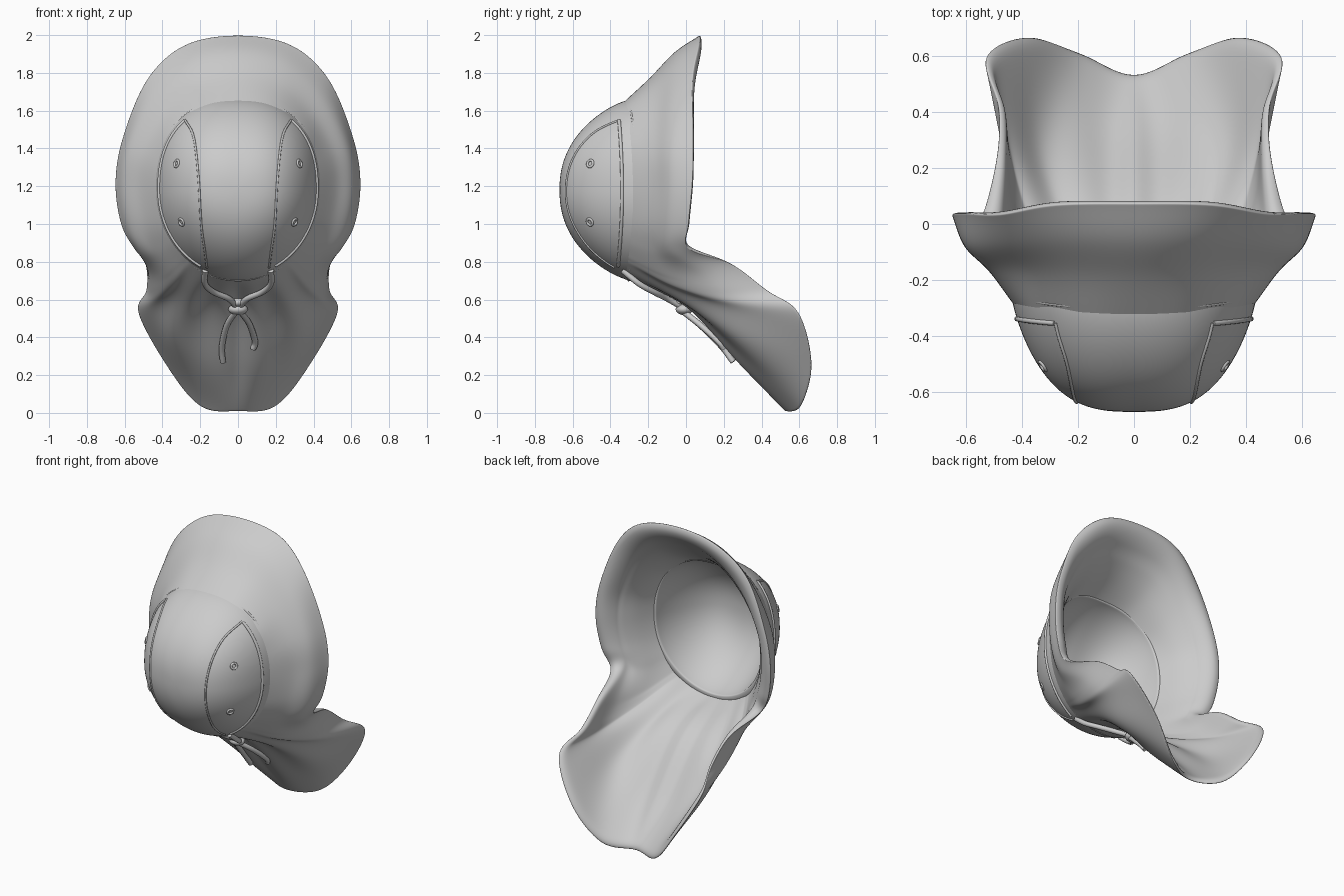
import bpy, bmesh, math
from mathutils import Vector

if "Cube" in bpy.data.objects:
    bpy.data.objects.remove(bpy.data.objects["Cube"])

CX, CZ, MID = 0.44, 0.48, 1.18      # crown half width, half height, centre height


def norm(u, v):
    """Distance from the crown centre; the upper half is slightly squarer."""
    n = 2.35 if v > 0 else 2.0
    return (abs(u) ** n + abs(v) ** n) ** (1 / n)


def surf(x, z):
    """Point on the crown dome, seen from the front at (x, z)."""
    u, v = x / CX, (z - MID) / CZ
    r = min(norm(u, v), 1.0)
    h = math.hypot(u, v)
    s = v / h if h > 1e-6 else 0
    a = 2.9 - 0.6 * s * s
    y = -0.27 - 0.4 * max(0, 1 - r ** a) ** 0.74
    return Vector((x, y + (0.03 - 0.05 * s * s) * r ** 4, z))


def polar(deg, r):
    c, s = math.cos(math.radians(deg)), math.sin(math.radians(deg))
    r /= norm(c, s)
    return surf(CX * r * c, MID + CZ * r * s)


def spline(pts, t, closed=False):
    """Catmull-Rom point, t measured in control point steps."""
    n, i = len(pts), int(math.floor(t))
    if not closed:
        i = min(i, n - 2)
    f = t - i
    def g(k):
        if closed:
            return pts[k % n]
        if k < 0:
            return 2 * pts[0] - pts[1]
        if k >= n:
            return 2 * pts[-1] - pts[-2]
        return pts[k]
    a, b, c, d = g(i - 1), g(i), g(i + 1), g(i + 2)
    return 0.5 * (2 * b + (c - a) * f + (2 * a - 5 * b + 4 * c - d) * f * f
                  + (3 * b - a - 3 * c + d) * f ** 3)


def cloth(name, rings, cap=None, thick=0):
    """Closed rings lofted into a smooth sheet, thickened inwards if asked."""
    bm = bmesh.new()
    vs = [[bm.verts.new(p) for p in ring] for ring in rings]
    n = len(rings[0])
    for a, b in zip(vs, vs[1:]):
        for i in range(n):
            j = (i + 1) % n
            bm.faces.new((a[i], a[j], b[j], b[i]))
    if cap:
        tip = bm.verts.new(cap)
        for i in range(n):
            bm.faces.new((vs[-1][i], vs[-1][(i + 1) % n], tip))
    bmesh.ops.recalc_face_normals(bm, faces=bm.faces)
    me = bpy.data.meshes.new(name)
    bm.to_mesh(me)
    bm.free()
    me.shade_smooth()
    ob = bpy.data.objects.new(name, me)
    bpy.context.collection.objects.link(ob)
    if thick:
        m = ob.modifiers.new("thickness", "SOLIDIFY")
        m.thickness, m.offset = thick, -1
    m = ob.modifiers.new("soft", "SUBSURF")
    m.levels = m.render_levels = 1
    return ob


def tube(name, pts, rad, closed=False, steps=6):
    cu = bpy.data.curves.new(name, "CURVE")
    cu.dimensions = "3D"
    cu.bevel_depth, cu.bevel_resolution, cu.use_fill_caps = rad, 3, True
    sp = cu.splines.new("POLY")
    pts = [Vector(p) for p in pts]
    n = len(pts) if closed else len(pts) - 1
    fine = [spline(pts, k / steps, closed) for k in range(n * steps + (0 if closed else 1))]
    sp.points.add(len(fine) - 1)
    for q, p in zip(sp.points, fine):
        q.co = (*p, 1)
    sp.use_cyclic_u = closed
    sp.use_smooth = True
    ob = bpy.data.objects.new(name, cu)
    bpy.context.collection.objects.link(ob)
    return ob


# Crown dome
N = 96
rings = [[polar(360 * i / N, math.cos(math.pi / 2 * k / 18)) for i in range(N)]
         for k in range(18)]
cloth("crown", rings, surf(0, MID), 0.045)

# Brim and neck flap: seam angle, two middle points and edge point, top to bottom
STATIONS = [
    (90, (0, -.19, 1.775), (0, -.06, 1.91), (0, .075, 2.0)),
    (65, (.22, -.18, 1.73), (.25, -.055, 1.86), (.28, .07, 1.95)),
    (40, (.39, -.17, 1.58), (.445, -.07, 1.68), (.48, .035, 1.77)),
    (20, (.495, -.17, 1.38), (.575, -.08, 1.42), (.61, .04, 1.46)),
    (0, (.52, -.165, 1.19), (.605, -.08, 1.20), (.65, .035, 1.22)),
    (-20, (.49, -.18, 1.00), (.575, -.09, .99), (.62, .015, 1.00)),
    (-35, (.435, -.17, .86), (.51, -.08, .85), (.55, .015, .87)),
    (-47, (.39, -.12, .75), (.465, .07, .74), (.49, .24, .79)),
    (-52, (.37, -.09, .695), (.455, .16, .64), (.485, .43, .65)),
    (-57, (.335, -.05, .65), (.445, .25, .56), (.53, .60, .53)),
    (-68, (.25, -.02, .59), (.355, .29, .40), (.38, .67, .25)),
    (-79, (.13, .00, .57), (.18, .32, .25), (.20, .61, .03)),
    (-90, (0, 0, .575), (0, .305, .25), (0, .53, .005)),
]
half = [[polar(s[0], 0.985)] + [Vector(p) for p in s[1:]] for s in STATIONS]
flip = [[Vector((-p.x, p.y, p.z)) for p in row] for row in half[-2:0:-1]]
loop = half + flip
M, R, SUB = len(loop), 20, 6
W = M * SUB
rings = []
for k in range(R + 1):
    ctrl = [spline(row, 3 * (1 - (1 - k / R) ** 1.4)) for row in loop]
    ring = []
    for i in range(W):
        p = spline(ctrl, i / SUB, True)
        # soft gathers, only on the flap below
        u = abs(i / SUB - 12)
        amp = 0.012 * max(0, 1 - u / 6) * math.sin(math.pi * k / R)
        p += Vector((0, 0.6, 0.8)) * amp * math.cos(4.2 * u + 2.5 * k / R)
        ring.append(p)
    rings.append(ring)

# Lining: padded behind the brim with a rounded lip, thin behind the flap
lining = []
for k in range(R - 1, -1, -1):
    t = 1 - (1 - k / R) ** 1.4
    ring = []
    for i in range(W):
        across = rings[k][(i + 1) % W] - rings[k][i - 1]
        along = rings[k + 1][i] - rings[max(k - 1, 0)][i]
        nrm = along.cross(across).normalized()
        if i == 0 and k == R - 1:
            sign = 1 if nrm.y > 0 else -1
        u = abs(i / SUB - 12)
        f = min(max((u - 4.5) / 2.5, 0), 1)
        f = f * f * (3 - 2 * f)
        lip = 0.95 - 0.25 * f
        rnd = math.sqrt(max(0, 1 - (max(0, t - lip) / (1 - lip)) ** 2))
        w = (0.025 + f * (0.02 + 0.04 * min(1, t / 0.5))) * rnd
        ring.append(rings[k][i] + nrm * sign * w)
    lining.append(ring)
cloth("brim_and_neck_flap", rings + lining)

# Thin seam binding where the crown meets the brim
tube("crown_binding", [polar(a, 0.995) for a in range(0, 360, 10)], 0.006, True)

for s, side in ((1, "right"), (-1, "left")):
    mir = lambda pts: [Vector((s * p[0], p[1], p[2])) for p in pts]
    # Panel stitch line and piping on the crown side
    line = [Vector(p) for p in ((.28, 1.55), (.235, 1.46), (.21, 1.25), (.195, 1.0),
                                (.175, .85), (.165, .77))]
    fine = [spline(line, k / 8) for k in range(41)]
    tube("panel_seam_" + side, mir([surf(*p.to_tuple()) for p in fine]), 0.006, steps=1)
    tube("piping_" + side, mir([polar(a, .95) for a in range(50, -66, -4)]), 0.009, steps=2)
    # Draw cord from the crown to the toggle
    tube("draw_cord_" + side, mir([polar(-66, .97), (.175, -.25, .685),
         (.13, -.17, .64), (.05, -.10, .605), (.01, -.03, .565)]), 0.016)
    # Eyelets, turned to the crown surface
    for z, x in ((1.32, .325), (1.01, .30)):
        e = 0.01
        p = surf(x, z)
        nrm = (surf(x, z + e) - p).cross(surf(x + e, z) - p)
        nrm = -nrm if nrm.y > 0 else nrm
        nrm.x *= s
        bpy.ops.mesh.primitive_torus_add(
            major_radius=.018, minor_radius=.007, major_segments=20, minor_segments=8,
            location=(s * p.x, p.y, p.z), rotation=nrm.to_track_quat("Z", "Y").to_euler())
        ob = bpy.context.object
        ob.name = "eyelet_" + side
        ob.data.shade_smooth()

# Loose cord ends
tube("cord_end_right", [(.01, -.02, .54), (.06, .07, .47), (.09, .17, .38), (.08, .20, .34)], 0.016)
tube("cord_end_left", [(-.01, -.02, .54), (-.06, .08, .46), (-.085, .19, .35), (-.08, .25, .27)], 0.016)

# Cord toggle: rounded body with a button on top
for name, loc, sc in (("toggle", (0, -.01, .548), (.052, .045, .03)),
                      ("toggle_button", (0, -.045, .585), (.035, .03, .022))):
    bpy.ops.mesh.primitive_uv_sphere_add(segments=24, ring_count=12, radius=1, location=loc)
    ob = bpy.context.object
    ob.name, ob.scale = name, sc
    ob.data.shade_smooth()
